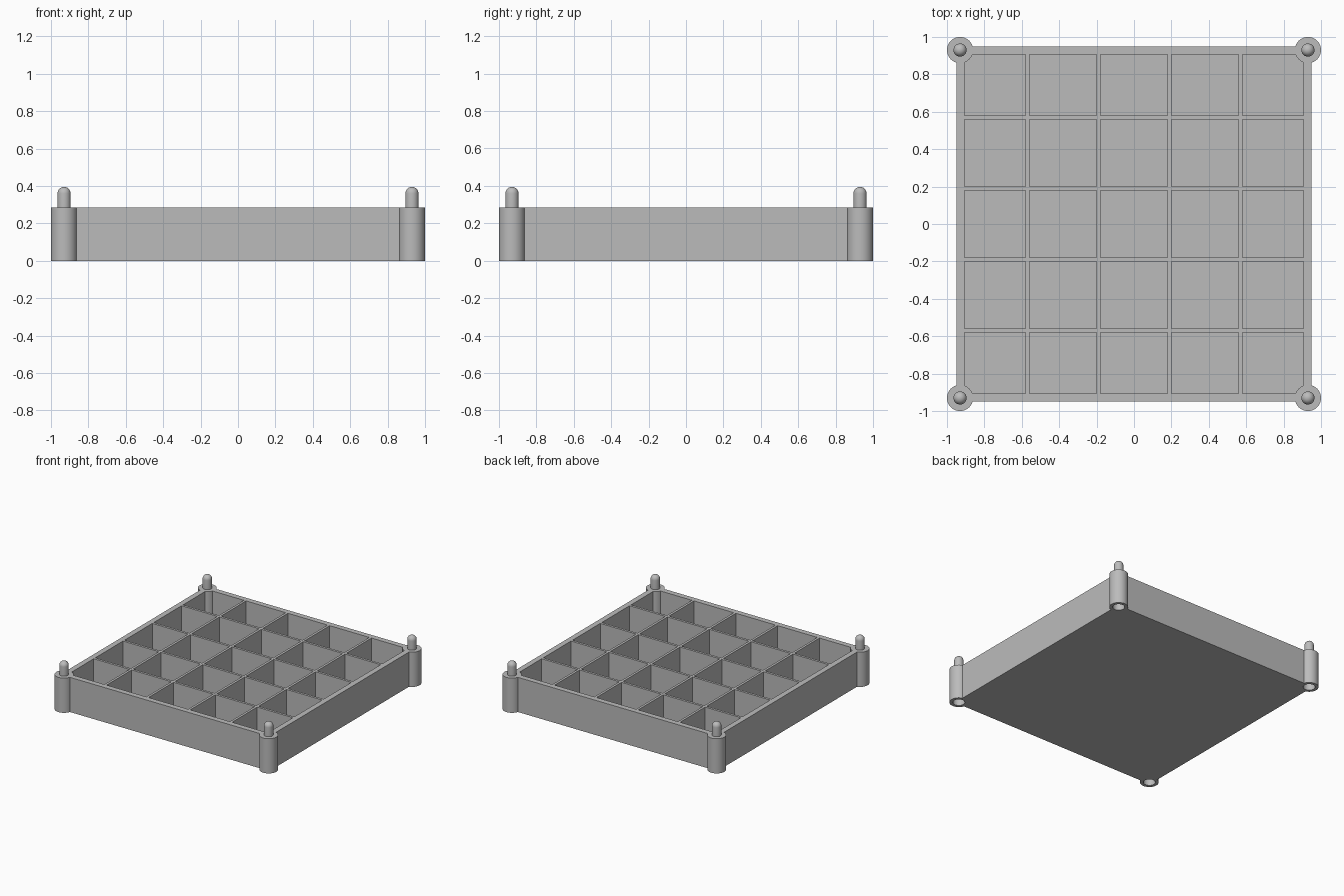
import bpy, bmesh, math
from mathutils import Matrix, Vector

if "Cube" in bpy.data.objects:
    bpy.data.objects.remove(bpy.data.objects["Cube"], do_unlink=True)

HEIGHT, HALF, INNER, FLOOR = 0.285, 0.95, 0.905, 0.02
POST = 0.93
PITCH, DIVIDER = 0.38, 0.02
CORNERS = [(x, y) for x in (-POST, POST) for y in (-POST, POST)]

grey = bpy.data.materials.new("plain grey")
grey.use_nodes = True
colour = (0.5, 0.5, 0.5, 1)
grey.diffuse_color = colour
grey.node_tree.nodes["Principled BSDF"].inputs["Base Color"].default_value = colour


def make_object(name, bm):
    bmesh.ops.recalc_face_normals(bm, faces=bm.faces)
    mesh = bpy.data.meshes.new(name)
    bm.to_mesh(mesh)
    bm.free()
    mesh.materials.append(grey)
    obj = bpy.data.objects.new(name, mesh)
    bpy.context.collection.objects.link(obj)
    return obj


def add_box(bm, low, high):
    low, high = Vector(low), Vector(high)
    size = Matrix.Diagonal((*(high - low), 1))
    bmesh.ops.create_cube(bm, size=1, matrix=Matrix.Translation((low + high) / 2) @ size)


def add_lathe(bm, profile, x, y, steps=48):
    # profile runs from axis to axis as (radius, z)
    verts = [bm.verts.new((x + r, y, z)) for r, z in profile]
    edges = [bm.edges.new(pair) for pair in zip(verts, verts[1:])]
    bmesh.ops.spin(bm, geom=verts + edges, cent=(x, y, 0), axis=(0, 0, 1),
                   angle=math.tau, steps=steps)
    bmesh.ops.remove_doubles(bm, verts=bm.verts, dist=0.0002)


def combine(target, cutter, operation):
    mod = target.modifiers.new(cutter.name, "BOOLEAN")
    mod.operation, mod.solver, mod.object = operation, "EXACT", cutter
    bpy.context.view_layer.objects.active = target
    bpy.ops.object.modifier_apply(modifier=mod.name)
    bpy.data.objects.remove(cutter, do_unlink=True)


# Tray block
bm = bmesh.new()
add_box(bm, (-HALF, -HALF, 0), (HALF, HALF, HEIGHT))
tray = make_object("compartment_tray", bm)

# Five by five compartments
spans = []
for i in range(-2, 3):
    low, high = (i - 0.5) * PITCH + DIVIDER / 2, (i + 0.5) * PITCH - DIVIDER / 2
    spans.append((max(low, -INNER), min(high, INNER)))
bm = bmesh.new()
for x0, x1 in spans:
    for y0, y1 in spans:
        add_box(bm, (x0, y0, FLOOR), (x1, y1, HEIGHT + 0.1))
combine(tray, make_object("compartment_cutter", bm), "DIFFERENCE")

# Corner posts with round-tipped stacking pins
PIN, TIP = 0.035, 0.395
dome = [(PIN * math.cos(a), TIP - PIN + PIN * math.sin(a))
        for a in (math.pi / 2 * k / 8 for k in range(8))]
profile = [(0, 0), (0.07, 0), (0.07, HEIGHT), (PIN, HEIGHT), *dome, (0, TIP)]
bm = bmesh.new()
for x, y in CORNERS:
    add_lathe(bm, profile, x, y)
combine(tray, make_object("corner_posts", bm), "UNION")

# Sockets under the posts
bm = bmesh.new()
for x, y in CORNERS:
    add_lathe(bm, [(0, -0.1), (0.045, -0.1), (0.045, 0.12), (0, 0.12)], x, y)
combine(tray, make_object("socket_cutter", bm), "DIFFERENCE")

# Smooth round surfaces, sharp edges
bpy.ops.object.select_all(action="DESELECT")
tray.select_set(True)
bpy.context.view_layer.objects.active = tray
bpy.ops.object.shade_smooth_by_angle(angle=math.radians(30))
